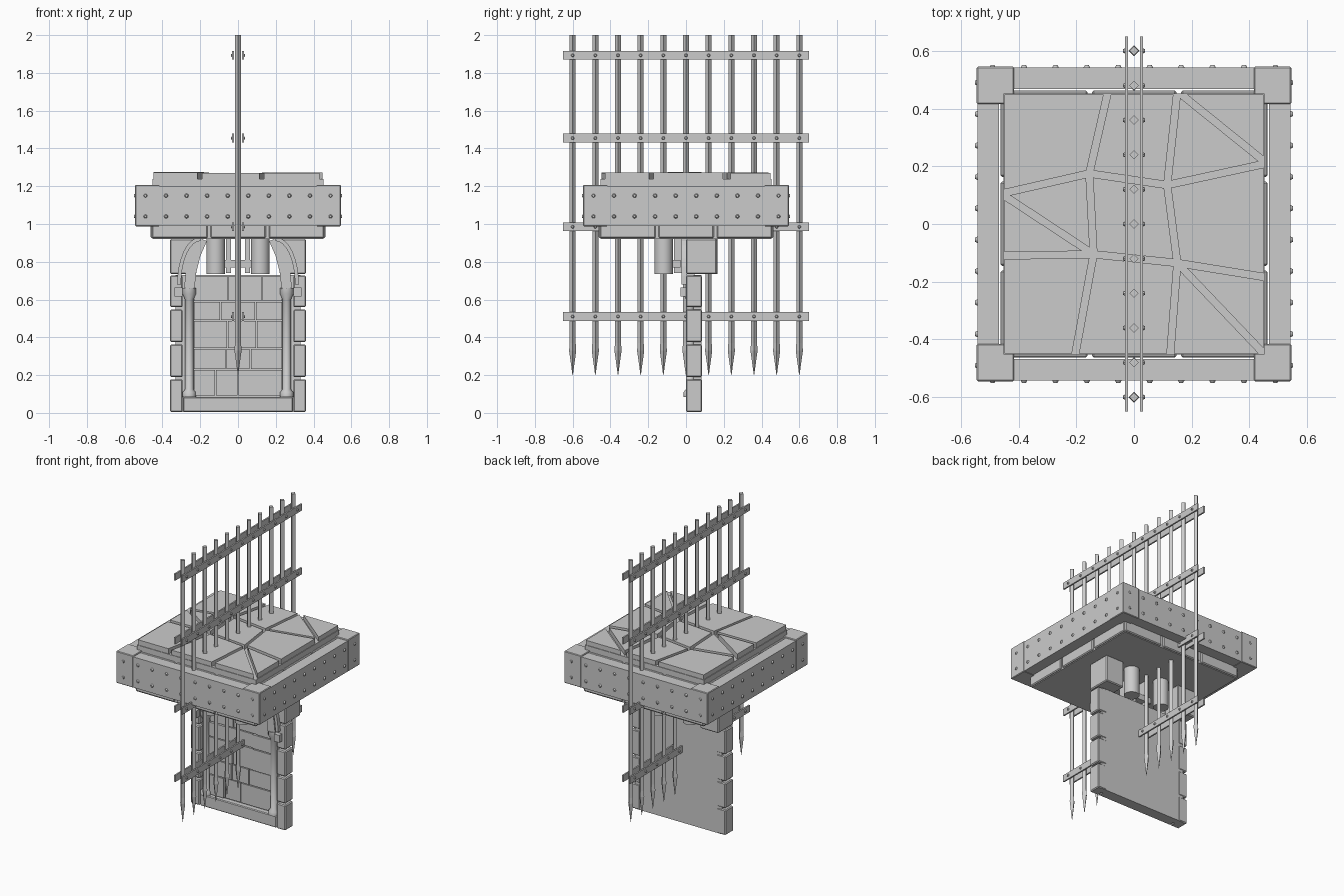
import bpy, bmesh, math, random
from mathutils import Vector, Matrix

if "Cube" in bpy.data.objects:
    bpy.data.objects.remove(bpy.data.objects["Cube"])

random.seed(4)


def finish(bm, name, bevel=0.0, smooth=False):
    bmesh.ops.recalc_face_normals(bm, faces=bm.faces)
    me = bpy.data.meshes.new(name)
    bm.to_mesh(me)
    bm.free()
    ob = bpy.data.objects.new(name, me)
    bpy.context.collection.objects.link(ob)
    if bevel:
        m = ob.modifiers.new("bevel", 'BEVEL')
        m.width, m.segments = bevel, 1
    if smooth:
        bpy.ops.object.select_all(action='DESELECT')
        ob.select_set(True)
        bpy.context.view_layer.objects.active = ob
        bpy.ops.object.shade_smooth_by_angle(angle=math.radians(40))
    return ob


def box(bm, x0, x1, y0, y1, z0, z1):
    m = Matrix.Translation(((x0 + x1) / 2, (y0 + y1) / 2, (z0 + z1) / 2))
    m = m @ Matrix.Diagonal((x1 - x0, y1 - y0, z1 - z0, 1))
    bmesh.ops.create_cube(bm, size=1, matrix=m)


def lathe(bm, x, y, profile, sides):
    """Closed turned shape around a vertical axis; profile is (radius, z)."""
    rings = []
    for r, z in profile:
        rings.append([bm.verts.new((x + r * math.cos(2 * math.pi * i / sides),
                                    y + r * math.sin(2 * math.pi * i / sides), z))
                      for i in range(sides)])
    for a, b in zip(rings, rings[1:]):
        for i in range(sides):
            j = (i + 1) % sides
            bm.faces.new((a[i], a[j], b[j], b[i]))
    bm.faces.new(rings[0])
    bm.faces.new(rings[-1])


def rivet(bm, pos, direction, r=0.01, h=0.008):
    rot = Vector((0, 0, 1)).rotation_difference(Vector(direction)).to_matrix().to_4x4()
    m = Matrix.Translation(Vector(pos) + Vector(direction) * h / 2) @ rot
    bmesh.ops.create_cone(bm, cap_ends=True, segments=8, radius1=r, radius2=r * 0.6,
                          depth=h, matrix=m)


def sweep(bm, pts, w, d, y):
    """Rectangular rib following (x, z) points; w is width in the xz plane."""
    rings = []
    for i, p in enumerate(pts):
        a, b = Vector(pts[max(i - 1, 0)]), Vector(pts[min(i + 1, len(pts) - 1)])
        t = (b - a).normalized()
        n = Vector((-t.y, t.x)) * w / 2
        q = Vector(p)
        rings.append([bm.verts.new((c.x, yy, c.y)) for c, yy in
                      ((q + n, y), (q - n, y), (q - n, y + d), (q + n, y + d))])
    for a, b in zip(rings, rings[1:]):
        for i in range(4):
            j = (i + 1) % 4
            bm.faces.new((a[i], a[j], b[j], b[i]))
    bm.faces.new(rings[0])
    bm.faces.new(rings[-1])


# Portcullis: spiked bars, paired straps and rivets
STRAPS = (0.51, 0.985, 1.455, 1.893)
BARS = [-0.6 + 0.12 * i for i in range(11)]
bm = bmesh.new()
for y in BARS:
    lathe(bm, 0, y, [(0.001, 0.2), (0.019, 0.33), (0.016, 0.37), (0.016, 2.0)], 4)
finish(bm, "portcullis_bars")
bm = bmesh.new()
for z in STRAPS:
    for s in (-1, 1):
        x0, x1 = sorted((s * 0.021, s * 0.031))
        box(bm, x0, x1, -0.65, 0.65, z - 0.023, z + 0.023)
finish(bm, "portcullis_straps")
bm = bmesh.new()
for z in STRAPS:
    for y in BARS:
        for s in (-1, 1):
            rivet(bm, (s * 0.031, y, z), (s, 0, 0), 0.009, 0.007)
finish(bm, "portcullis_rivets", smooth=True)

# Floor frame: four beams and corner blocks
bm = bmesh.new()
for s in (-1, 1):
    a, b = sorted((s * 0.468, s * 0.543))
    box(bm, -0.468, 0.468, a, b, 0.99, 1.2)
    box(bm, a, b, -0.468, 0.468, 0.99, 1.2)
finish(bm, "floor_frame_beams")
bm = bmesh.new()
for sx in (-1, 1):
    for sy in (-1, 1):
        box(bm, *sorted((sx * 0.415, sx * 0.545)), *sorted((sy * 0.415, sy * 0.545)), 0.988, 1.207)
finish(bm, "floor_frame_corners", 0.004)
bm = bmesh.new()
for i in range(10):
    t = -0.49 + 0.98 * i / 9
    for z in (1.04, 1.15):
        for s in (-1, 1):
            rivet(bm, (t, s * 0.543, z), (0, s, 0), 0.011, 0.008)
            rivet(bm, (s * 0.543, t, z), (s, 0, 0), 0.011, 0.008)
finish(bm, "floor_frame_rivets", smooth=True)

# Floor slab core and the underside edge stones
bm = bmesh.new()
box(bm, -0.452, 0.452, -0.452, 0.452, 0.92, 1.238)
finish(bm, "floor_core")
bm = bmesh.new()
cuts = (-0.463, -0.153, 0.155, 0.463)
for s in (-1, 1):
    for a, b in zip(cuts, cuts[1:]):
        n = sorted((s * 0.4, s * 0.463))
        box(bm, a + 0.008, b - 0.008, *n, 0.925, 1.2)
        box(bm, *n, a + 0.008, b - 0.008, 0.925, 1.2)
finish(bm, "floor_edge_stones", 0.006)

# Cracked paving stones: convex cells with the inner edges pulled back
E = 0.46
P = {'a': (-0.155, 0.175), 'b': (0.115, 0.135), 'c': (-0.14, -0.105), 'd': (0.15, -0.135),
     't1': (-0.09, E), 't2': (0.15, E), 'l1': (-E, 0.105), 'l2': (-E, -0.11),
     'r1': (E, 0.21), 'r2': (E, -0.185), 'b1': (-0.205, -E), 'b2': (0.125, -E),
     'nw': (-E, E), 'ne': (E, E), 'sw': (-E, -E), 'se': (E, -E)}
CELLS = ["l1 a t1 nw", "a b t2 t1", "b r1 t2", "r1 ne t2", "c d b a", "l1 c a",
         "l2 c l1", "d r2 r1 b", "sw b1 c l2", "b1 b2 d c", "d se r2", "b2 se d"]


def inset(pts, gap):
    lines = []
    for p, q in zip(pts, pts[1:] + pts[:1]):
        p, q = Vector(p), Vector(q)
        rim = any(abs(p[k]) == E and p[k] == q[k] for k in (0, 1))
        t = (q - p).normalized()
        lines.append((p + Vector((-t.y, t.x)) * (0 if rim else gap), t))
    out = []
    for (p, t), (q, u) in zip(lines[-1:] + lines[:-1], lines):
        den = t.x * u.y - t.y * u.x
        if abs(den) < 1e-5:
            out.append(q)
            continue
        w = q - p
        out.append(p + t * ((w.x * u.y - w.y * u.x) / den))
    return out


bm = bmesh.new()
for cell in CELLS:
    ring = inset([P[k] for k in cell.split()], 0.012)
    top = 1.272 + random.uniform(-0.003, 0.003)
    lo = [bm.verts.new((p.x, p.y, 1.2)) for p in ring]
    hi = [bm.verts.new((p.x, p.y, top)) for p in ring]
    bm.faces.new(lo)
    bm.faces.new(hi)
    for i in range(len(lo)):
        j = (i + 1) % len(lo)
        bm.faces.new((lo[i], lo[j], hi[j], hi[i]))
finish(bm, "paving_stones")

# Wall: backing, sill and brick courses
bm = bmesh.new()
box(bm, -0.33, 0.33, 0.04, 0.082, 0.005, 0.73)
finish(bm, "wall_backing")
bm = bmesh.new()
box(bm, -0.29, 0.29, 0.002, 0.082, 0.005, 0.085)
finish(bm, "wall_sill", 0.005)
bm = bmesh.new()
z = 0.09
for h in (0.14, 0.11, 0.15, 0.1, 0.138):
    x = -0.235
    while x < 0.23:
        w = random.uniform(0.1, 0.19)
        x1 = 0.235 if x + w > 0.17 else x + w
        box(bm, x + 0.003, x1 - 0.003, 0.024 + random.uniform(-0.006, 0.006), 0.06, z + 0.003, z + h - 0.003)
        x = x1
    z += h
finish(bm, "wall_bricks")

# Side details of the doorway, mirrored left and right
quoins, posts, columns, ribs = (bmesh.new() for _ in range(4))
for s in (-1, 1):
    for z0, z1 in ((0.005, 0.178), (0.19, 0.362), (0.375, 0.547), (0.56, 0.727)):
        box(quoins, *sorted((s * 0.293, s * 0.36)), 0, 0.085, z0, z1)
    box(quoins, *sorted((s * 0.22, s * 0.36)), 0.0, 0.163, 0.735, 0.92)
    lathe(posts, s * 0.258, 0.022,
          [(0.035, 0.085), (0.035, 0.11), (0.022, 0.125), (0.022, 0.6), (0.036, 0.63), (0.036, 0.66)], 12)
    for y in (-0.118, 0.118):
        lathe(columns, s * 0.118, y, [(0.049, 0.735), (0.049, 0.93)], 20)
    # Leaning arch stone and the curved rib outside it
    sweep(ribs, [(s * 0.258, 0.66), (s * 0.248, 0.75), (s * 0.225, 0.84), (s * 0.19, 0.92)], 0.055, 0.05, -0.006)
    arc = [(s * (0.2 + 0.112 * math.cos(t)), 0.68 + 0.24 * math.sin(t))
           for t in [math.pi / 2 * i / 8 for i in range(9)]]
    sweep(ribs, arc, 0.02, 0.03, -0.025)
    box(ribs, *sorted((s * 0.295, s * 0.335)), -0.03, 0.01, 0.615, 0.665)
finish(quoins, "wall_quoins", 0.006)
finish(posts, "doorway_posts", smooth=True)
finish(columns, "short_columns", smooth=True)
finish(ribs, "arch_ribs")

# Low cross pieces tying the short columns together
bm = bmesh.new()
for s in (-1, 1):
    box(bm, -0.08, 0.08, s * 0.05 - 0.02, s * 0.05 + 0.02, 0.77, 0.81)
    box(bm, s * 0.05 - 0.014, s * 0.05 + 0.014, -0.064, 0.064, 0.74, 0.93)
finish(bm, "column_ties")
